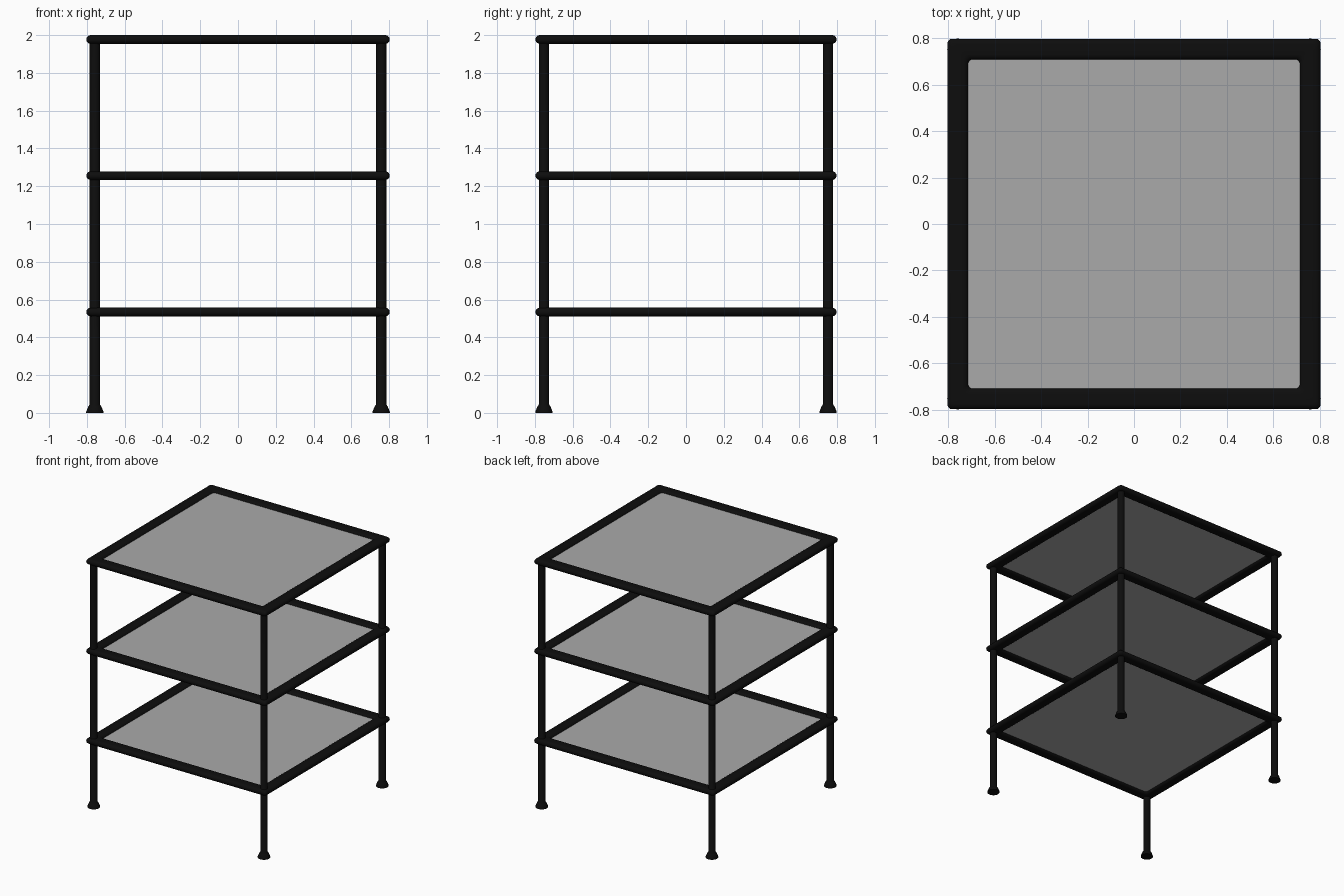
import bpy, bmesh, math

if "Cube" in bpy.data.objects:
    bpy.data.objects.remove(bpy.data.objects["Cube"], do_unlink=True)


def material(name, value):
    m = bpy.data.materials.new(name)
    m.use_nodes = True
    m.diffuse_color = (value, value, value, 1)
    m.node_tree.nodes["Principled BSDF"].inputs["Base Color"].default_value = m.diffuse_color
    return m


black = material("black metal", 0.004)
grey = material("grey panel", 0.4)
HX, HY = 0.758, 0.752      # leg and rail centre lines
HALF_W, HALF_H = 0.045, 0.023


def finish(bm, name, mat):
    bmesh.ops.recalc_face_normals(bm, faces=bm.faces)
    mesh = bpy.data.meshes.new(name)
    bm.to_mesh(mesh)
    bm.free()
    mesh.materials.append(mat)
    ob = bpy.data.objects.new(name, mesh)
    bpy.context.collection.objects.link(ob)
    bpy.ops.object.select_all(action="DESELECT")
    ob.select_set(True)
    bpy.context.view_layer.objects.active = ob
    bpy.ops.object.shade_smooth_by_angle(angle=math.radians(40))


def rounded_ring(bm, hx, hy, z, r=0.02, steps=5):
    """Closed loop of vertices around a rounded rectangle."""
    verts = []
    for k, (sx, sy) in enumerate([(1, 1), (-1, 1), (-1, -1), (1, -1)]):
        for i in range(steps + 1):
            a = (k + i / steps) * math.pi / 2
            verts.append(bm.verts.new((sx * (hx - r) + r * math.cos(a),
                                       sy * (hy - r) + r * math.sin(a), z)))
    return verts


def bridge(bm, a, b):
    n = len(a)
    for i in range(n):
        bm.faces.new((a[i], a[(i + 1) % n], b[(i + 1) % n], b[i]))


# Rail section: flat top and bottom with round edges
section = []
for side in (1, -1):
    for i in range(9):
        a = -math.pi / 2 + i / 8 * math.pi
        section.append((side * (HALF_W - HALF_H + HALF_H * math.cos(a)),
                        side * HALF_H * math.sin(a)))


def shelf(label, z):
    # Rounded rail frame
    bm = bmesh.new()
    rings = [rounded_ring(bm, HX + d, HY + d, z + dz) for d, dz in section]
    for i, ring in enumerate(rings):
        bridge(bm, ring, rings[(i + 1) % len(rings)])
    finish(bm, label + "_shelf_frame", black)
    # Thin panel held inside the frame
    bm = bmesh.new()
    low, high = [rounded_ring(bm, HX - 0.03, HY - 0.03, z + dz) for dz in (-0.006, 0.006)]
    bridge(bm, low, high)
    bm.faces.new(low)
    bm.faces.new(high)
    finish(bm, label + "_shelf_panel", grey)


for label, z in (("lower", 0.534), ("middle", 1.256), ("top", 1.977)):
    shelf(label, z)

# Round legs with flared feet, turned from one profile
leg_profile = [(0.046, 0), (0.046, 0.006), (0.034, 0.035), (0.027, 0.045), (0.027, 1.985)]
for fb, sy in (("front", -1), ("back", 1)):
    for lr, sx in (("right", -1), ("left", 1)):
        bm = bmesh.new()
        rings = [[bm.verts.new((sx * HX + r * math.cos(t * math.pi / 12),
                                sy * HY + r * math.sin(t * math.pi / 12), z))
                  for t in range(24)] for r, z in leg_profile]
        for a, b in zip(rings, rings[1:]):
            bridge(bm, a, b)
        bm.faces.new(rings[0])
        bm.faces.new(rings[-1])
        finish(bm, fb + "_" + lr + "_leg", black)
